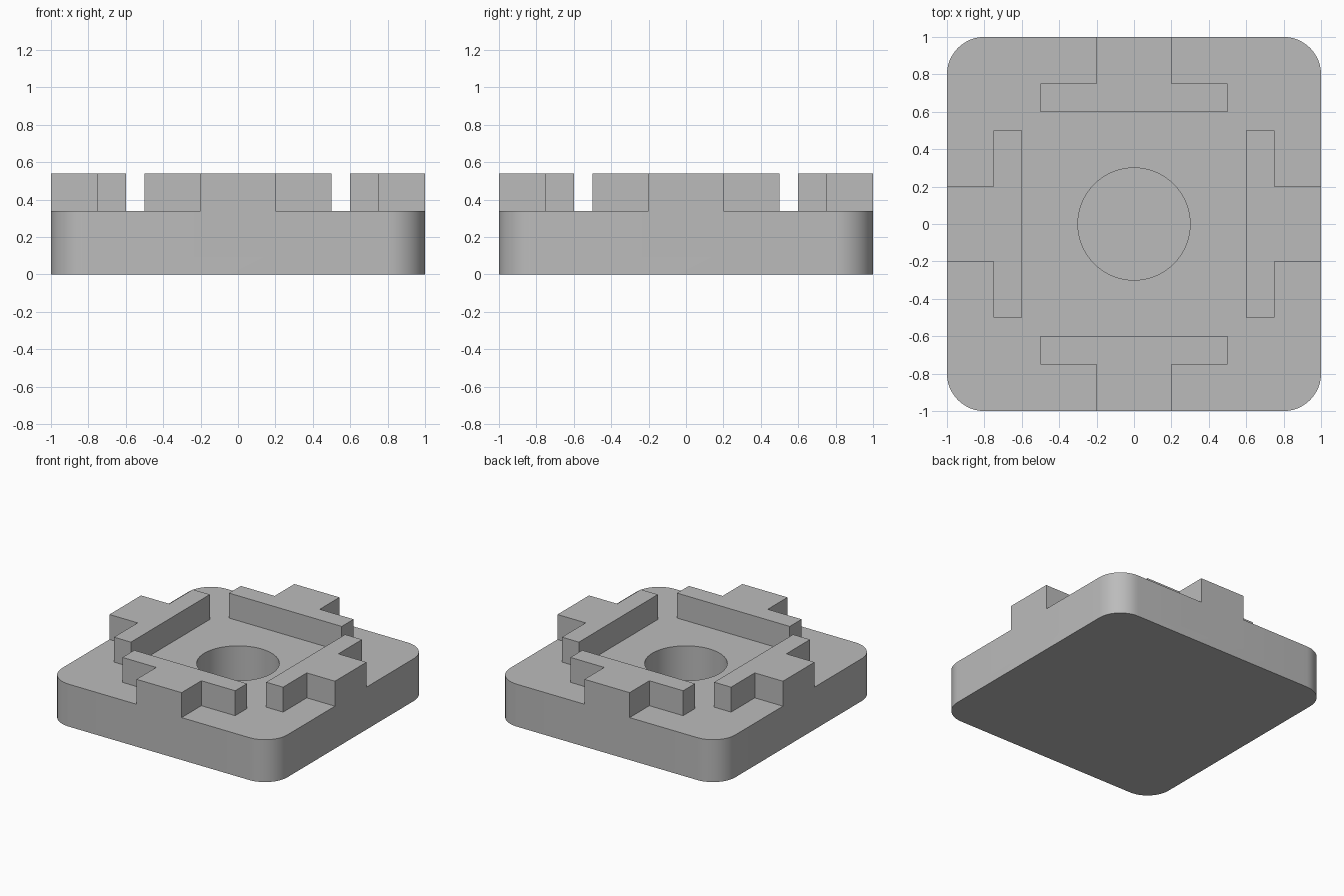
import bpy, bmesh, math
from mathutils import Matrix

default = bpy.data.objects.get("Cube")
if default:
    bpy.data.objects.remove(default)

HALF, CORNER, PLATE_TOP, RIB_TOP = 1.0, 0.2, 0.34, 0.54
HOLE_RADIUS, HOLE_FLOOR = 0.3, 0.04

grey = bpy.data.materials.new("plain grey")
grey.use_nodes = True
colour = (0.5, 0.5, 0.5, 1)
grey.diffuse_color = colour
grey.node_tree.nodes["Principled BSDF"].inputs["Base Color"].default_value = colour


def prism(name, outline, bottom, top, turn=0):
    """Extrude a flat outline upwards, then turn it about z."""
    bm = bmesh.new()
    face = bm.faces.new([bm.verts.new((x, y, bottom)) for x, y in outline])
    extruded = bmesh.ops.extrude_face_region(bm, geom=[face])["geom"]
    verts = [v for v in extruded if isinstance(v, bmesh.types.BMVert)]
    bmesh.ops.translate(bm, verts=verts, vec=(0, 0, top - bottom))
    bm.transform(Matrix.Rotation(turn, 4, "Z"))
    bmesh.ops.recalc_face_normals(bm, faces=bm.faces)
    mesh = bpy.data.meshes.new(name)
    bm.to_mesh(mesh)
    bm.free()
    mesh.materials.append(grey)
    obj = bpy.data.objects.new(name, mesh)
    bpy.context.collection.objects.link(obj)
    return obj


def arc(cx, cy, radius, start, sweep, steps):
    return [(cx + radius * math.cos(start + sweep * i / steps),
             cy + radius * math.sin(start + sweep * i / steps)) for i in range(steps + 1)]


def combine(target, tool, operation):
    """Apply a boolean to the target and remove the tool."""
    mod = target.modifiers.new(tool.name, "BOOLEAN")
    mod.operation, mod.solver, mod.object = operation, "EXACT", tool
    tool.hide_render = True
    bpy.context.view_layer.objects.active = target
    bpy.ops.object.modifier_apply(modifier=mod.name)
    bpy.data.objects.remove(tool)


# Rounded square plate
inner = HALF - CORNER
outline = []
for k, (sx, sy) in enumerate([(1, 1), (-1, 1), (-1, -1), (1, -1)]):
    outline += arc(sx * inner, sy * inner, CORNER, k * math.pi / 2, math.pi / 2, 12)
plate = prism("base_plate", outline, 0, PLATE_TOP)

# Blind round hole in the middle
circle = arc(0, 0, HOLE_RADIUS, 0, math.tau, 64)[:-1]
combine(plate, prism("hole_cutter", circle, HOLE_FLOOR, PLATE_TOP + 0.2), "DIFFERENCE")

# T-shaped rib on each side, fused with the plate
half_rib = [(0.2, -HALF), (0.2, -0.75), (0.5, -0.75), (0.5, -0.6)]
tee = half_rib + [(-x, y) for x, y in reversed(half_rib)]
for k, side in enumerate(["front", "left", "back", "right"]):
    rib = prism(side + "_rib", tee, 0.1, RIB_TOP, k * math.pi / 2)
    combine(plate, rib, "UNION")

plate.name = "plate_with_ribs"
bpy.ops.object.select_all(action="DESELECT")
plate.select_set(True)
bpy.context.view_layer.objects.active = plate
bpy.ops.object.shade_smooth_by_angle(angle=math.radians(30))
